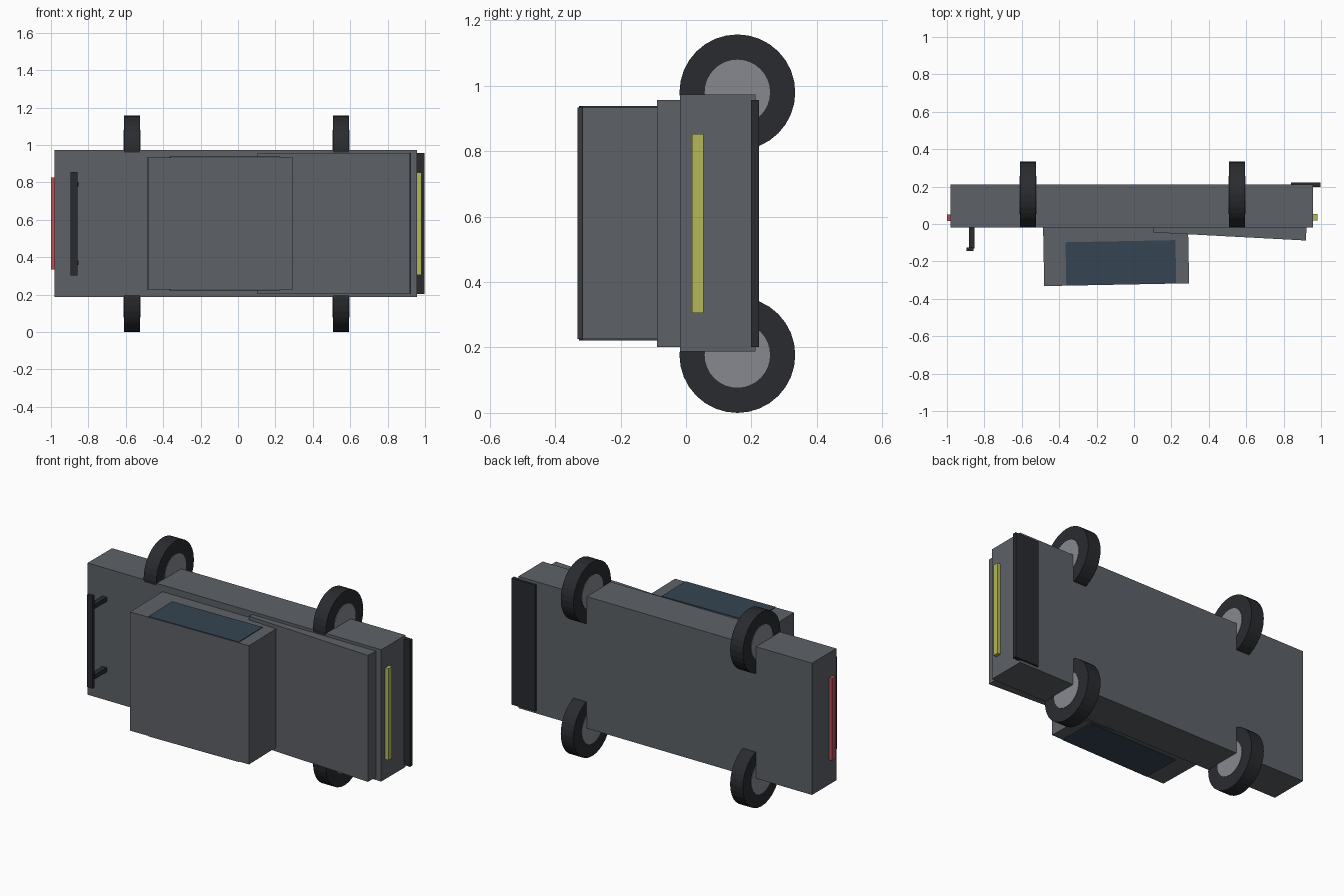
import bpy, math
from mathutils import Matrix, Vector

if "Cube" in bpy.data.objects:
    bpy.data.objects.remove(bpy.data.objects["Cube"])


def material(name, r, g, b):
    m = bpy.data.materials.new(name)
    m.diffuse_color = (r, g, b, 1)
    m.use_nodes = True
    m.node_tree.nodes["Principled BSDF"].inputs["Base Color"].default_value = m.diffuse_color
    return m


PAINT = material("paint", 0.11, 0.12, 0.135)
RUBBER = material("rubber", 0.022, 0.024, 0.028)
METAL = material("metal", 0.24, 0.25, 0.28)
GLASS = material("glass", 0.035, 0.06, 0.085)
YELLOW = material("yellow_light", 0.45, 0.48, 0.1)
RED = material("red_light", 0.5, 0.08, 0.1)


def box(name, x, y, z, mat, tilt=0.0, pivot=(0, 0)):
    """Box from (min, max) ranges, tilted about z around an x,y pivot."""
    bpy.ops.mesh.primitive_cube_add(size=1)
    ob = bpy.context.object
    ob.name = name
    centre = Vector([(r[0] + r[1]) / 2 for r in (x, y, z)])
    size = [r[1] - r[0] for r in (x, y, z)]
    p = Matrix.Translation((pivot[0], pivot[1], 0))
    m = p @ Matrix.Rotation(tilt, 4, 'Z') @ p.inverted()
    ob.data.transform(m @ Matrix.Translation(centre) @ Matrix.Diagonal((*size, 1)))
    ob.data.materials.append(mat)
    return ob


def disc(name, centre, radius, depth, mat):
    """Cylinder with its axis along x."""
    bpy.ops.mesh.primitive_cylinder_add(vertices=32, radius=radius, depth=depth,
                                        location=centre, rotation=(0, math.pi / 2, 0))
    ob = bpy.context.object
    ob.name = name
    ob.data.materials.append(mat)


# Main body (the car lies on its side, roof towards -y)
box("body", (-0.98, 0.958), (-0.018, 0.212), (0.187, 0.973), PAINT)

# Slightly tilted cabin with side windows
cabin_tilt, cabin_pivot = 0.0194, (-0.48, -0.332)
box("cabin", (-0.48, 0.295), (-0.332, -0.01), (0.226, 0.934), PAINT, cabin_tilt, cabin_pivot)
for side, z in (("upper", (0.925, 0.938)), ("lower", (0.222, 0.235))):
    box(side + "_side_window", (-0.362, 0.226), (-0.33, -0.1), z, GLASS,
        cabin_tilt, cabin_pivot)

# Sloping hood
box("hood", (0.104, 0.92), (-0.045, 0.035), (0.202, 0.956), PAINT, -0.053, (0.104, -0.045))

# Front splitter and light bars
box("front_splitter", (0.84, 0.997), (0.199, 0.223), (0.202, 0.956), RUBBER)
box("front_light_bar", (0.95, 0.98), (0.019, 0.054), (0.305, 0.852), YELLOW)
box("rear_light_bar", (-1.0, -0.97), (0.015, 0.05), (0.335, 0.825), RED)

# Rear wing on two posts
box("rear_wing", (-0.895, -0.859), (-0.145, -0.125), (0.303, 0.855), RUBBER)
for i, z in enumerate((0.37, 0.79)):
    box(f"wing_post_{i + 1}", (-0.882, -0.852), (-0.13, -0.01), (z - 0.013, z + 0.013), RUBBER)

# Wheels and hubs
for end, x in (("rear", -0.567), ("front", 0.551)):
    for side, z in (("lower", 0.177), ("upper", 0.98)):
        disc(f"{end}_{side}_tyre", (x, 0.157, z), 0.177, 0.084, RUBBER)
        disc(f"{end}_{side}_hub", (x, 0.157, z), 0.1, 0.089, METAL)
